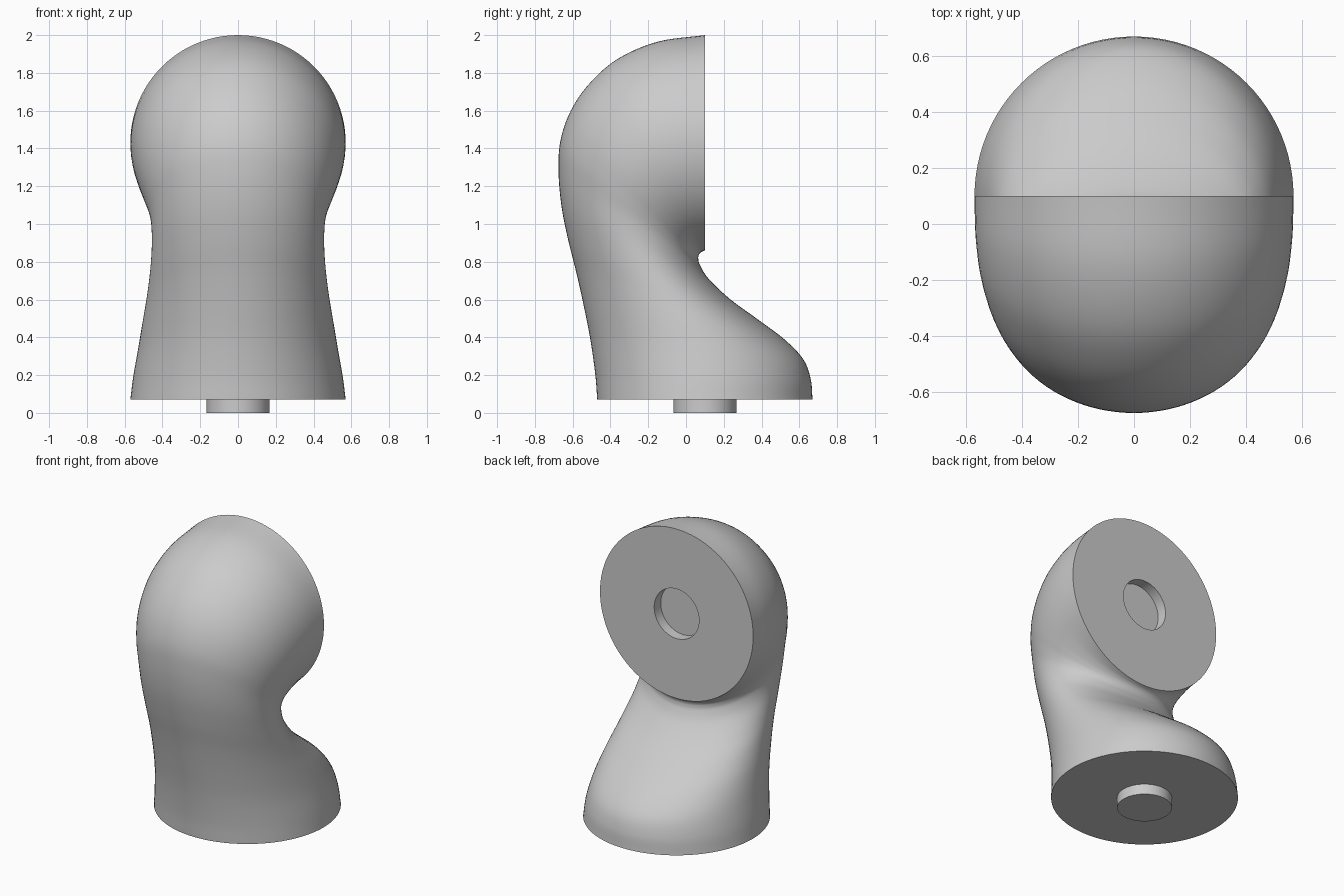
import bpy, bmesh, math
from mathutils import Vector

if "Cube" in bpy.data.objects:
    bpy.data.objects.remove(bpy.data.objects["Cube"])

N = 96          # points around each section
STEPS = 6       # sections between control rows
HUB = 0.167     # peg and socket radius

grey = bpy.data.materials.new("light grey")
grey.diffuse_color = (0.6, 0.6, 0.6, 1)
grey.use_nodes = True
grey.node_tree.nodes["Principled BSDF"].inputs["Base Color"].default_value = grey.diffuse_color

# control sections: outer y, outer z, inner y, inner z, half width
ROWS = [
    (-.47, .07, .67, .07, .57),
    (-.48, .20, .66, .18, .555),
    (-.505, .38, .62, .285, .53),
    (-.54, .56, .52, .39, .506),
    (-.58, .74, .38, .495, .482),
    (-.625, .92, .23, .605, .464),
    (-.66, 1.10, .12, .71, .456),
    (-.675, 1.28, .075, .78, .462),
    (-.665, 1.44, .065, .815, .483),
    (-.61, 1.60, .067, .833, .511),
    (-.51, 1.745, .072, .843, .535),
    (-.36, 1.875, .08, .851, .555),
    (-.15, 1.965, .09, .856, .567),
    (.10, 2.0, .10, .86, .57),
]


def spline(rows):
    """Catmull-Rom through the control rows."""
    v = [Vector(r) for r in rows]
    v = [2 * v[0] - v[1]] + v + [2 * v[-1] - v[-2]]
    out = []
    for i in range(1, len(v) - 2):
        a, b, c, d = v[i - 1:i + 3]
        for k in range(STEPS):
            t = k / STEPS
            out.append(0.5 * (2 * b + (c - a) * t + (2 * a - 5 * b + 4 * c - d) * t * t
                              + (3 * b - a - 3 * c + d) * t ** 3))
    return out + [v[-2]]


def ring(bm, row):
    """Elliptical section spanning outer point to inner point."""
    oy, oz, iy, iz, w = row
    cy, cz, hy, hz = (oy + iy) / 2, (oz + iz) / 2, (oy - iy) / 2, (oz - iz) / 2
    verts = []
    for k in range(N):
        a = 2 * math.pi * k / N
        verts.append(bm.verts.new((w * math.sin(a), cy + hy * math.cos(a), cz + hz * math.cos(a))))
    return verts


# one continuous skin: peg, bottom face, bent body, round face, socket
sections = [(.1 - HUB, 0, .1 + HUB, 0, HUB), (.1 - HUB, .07, .1 + HUB, .07, HUB)]
sections += spline(ROWS)
sections += [(.1, 1.43 + HUB, .1, 1.43 - HUB, HUB), (.03, 1.43 + HUB, .03, 1.43 - HUB, HUB)]

bm = bmesh.new()
rings = [ring(bm, s) for s in sections]
for r0, r1 in zip(rings, rings[1:]):
    for k in range(N):
        j = (k + 1) % N
        bm.faces.new((r0[k], r0[j], r1[j], r1[k]))
bm.faces.new(rings[0][::-1])
bm.faces.new(rings[-1])
bmesh.ops.recalc_face_normals(bm, faces=bm.faces)

mesh = bpy.data.meshes.new("elbow_joint")
bm.to_mesh(mesh)
bm.free()
mesh.materials.append(grey)
joint = bpy.data.objects.new("elbow_joint", mesh)
bpy.context.collection.objects.link(joint)
bpy.context.view_layer.objects.active = joint
joint.select_set(True)
bpy.ops.object.shade_smooth_by_angle(angle=math.radians(40))
